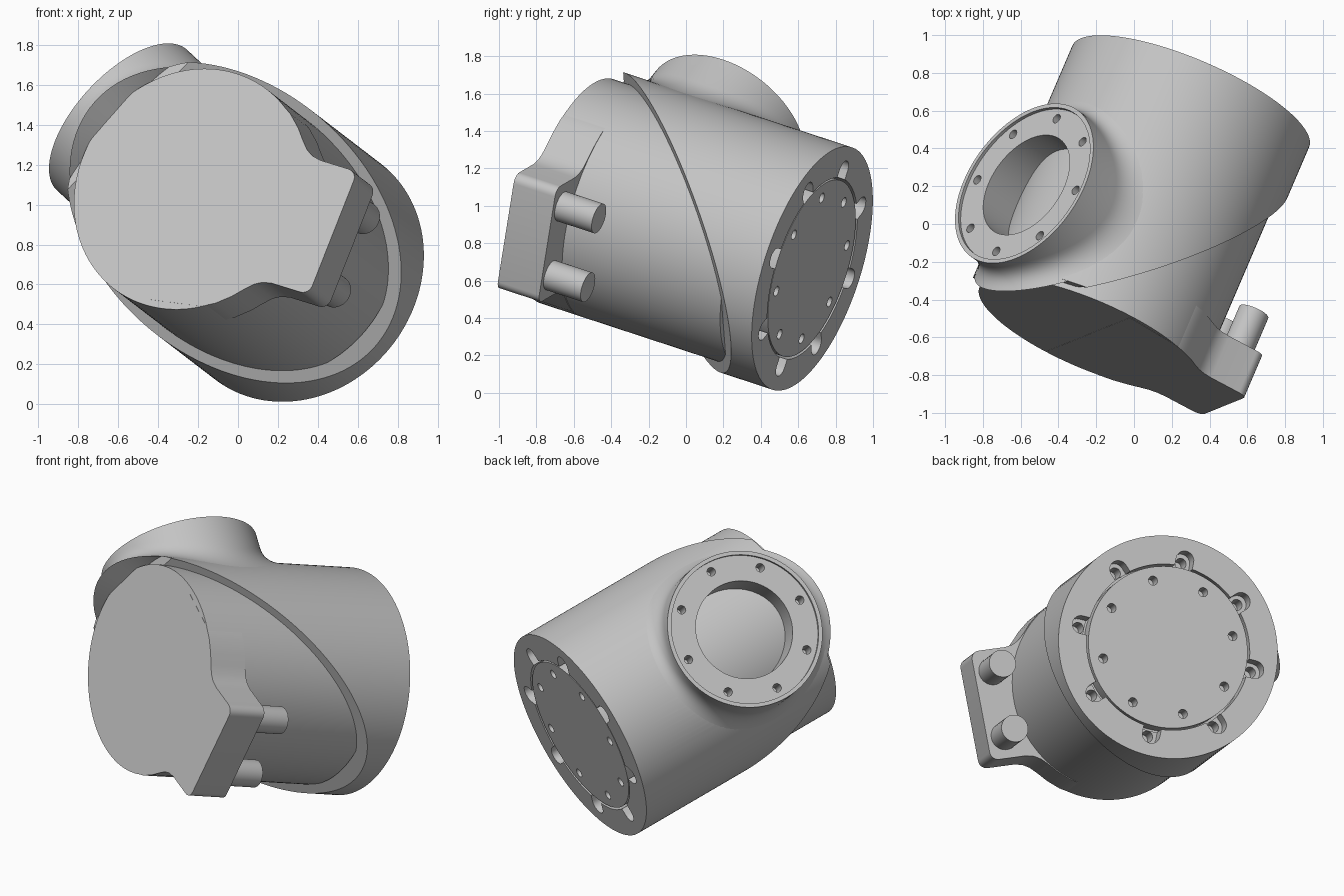
import bpy, bmesh, math
from mathutils import Matrix, Vector

if "Cube" in bpy.data.objects:
    bpy.data.objects.remove(bpy.data.objects["Cube"], do_unlink=True)

grey = bpy.data.materials.new("machined grey")
grey.use_nodes = True
grey.diffuse_color = (0.55, 0.55, 0.55, 1)
grey.node_tree.nodes["Principled BSDF"].inputs["Base Color"].default_value = grey.diffuse_color

# Housing frame: origin at the back face, local z runs along the axis to the front
front = Vector((-0.377, -0.88, 0.289)).normalized()
right = Vector((0, 0, 1)).cross(-front).normalized() * -1
up = front.cross(right)
FRAME = Matrix((right, up, front)).transposed().to_4x4()
FRAME.translation = (0.30, 0.675, 0.665)

OUTER, INNER, LENGTH = 0.682, 0.63, 1.43


def finish(name, bm):
    bmesh.ops.recalc_face_normals(bm, faces=bm.faces)
    mesh = bpy.data.meshes.new(name)
    bm.to_mesh(mesh)
    bm.free()
    ob = bpy.data.objects.new(name, mesh)
    bpy.context.collection.objects.link(ob)
    ob.matrix_world = FRAME
    mesh.materials.append(grey)
    bpy.context.view_layer.update()
    return ob


def activate(ob):
    bpy.ops.object.select_all(action='DESELECT')
    ob.select_set(True)
    bpy.context.view_layer.objects.active = ob


def smooth(ob):
    activate(ob)
    bpy.ops.object.shade_smooth_by_angle(angle=math.radians(32))


def add_cylinder(bm, radius, z0, z1, x=0, y=0, segments=96, space=Matrix()):
    place = space @ Matrix.Translation((x, y, (z0 + z1) / 2))
    bmesh.ops.create_cone(bm, cap_ends=True, segments=segments, radius1=radius,
                          radius2=radius, depth=z1 - z0, matrix=place)


def add_prism(bm, points, z0, z1):
    base = bm.faces.new([bm.verts.new((x, y, z0)) for x, y in points])
    top = bmesh.ops.extrude_face_region(bm, geom=[base])["geom"]
    bmesh.ops.translate(bm, vec=(0, 0, z1 - z0),
                        verts=[v for v in top if isinstance(v, bmesh.types.BMVert)])


def polar(radius, degrees):
    a = math.radians(degrees)
    return radius * math.cos(a), radius * math.sin(a)


def cut(ob, bm):
    cutter = finish("cutter", bm)
    cutter.hide_render = True
    activate(ob)
    mod = ob.modifiers.new("cut", 'BOOLEAN')
    mod.operation, mod.solver, mod.object = 'DIFFERENCE', 'EXACT', cutter
    bpy.ops.object.modifier_apply(modifier=mod.name)
    bpy.data.objects.remove(cutter, do_unlink=True)


# Branch frame: local z points out of the side opening, x follows the housing axis
out = Vector((-0.78, 0.625, 0)).normalized()
BRANCH = Matrix((Vector((0, 0, 1)), out.cross((0, 0, 1)), out)).transposed().to_4x4()
BRANCH.translation = (0, 0, 0.956)

# Outer sleeve with an oblique front edge
bm = bmesh.new()
add_cylinder(bm, OUTER, 0, 1.40, segments=128)
cut_geom = bmesh.ops.bisect_plane(bm, geom=bm.verts[:] + bm.edges[:] + bm.faces[:],
                                  plane_co=(0, 0, 0.85), plane_no=(0.8, -0.69, 1),
                                  clear_outer=True)["geom_cut"]
bmesh.ops.edgeloop_fill(bm, edges=[e for e in cut_geom if isinstance(e, bmesh.types.BMEdge)])
sleeve = finish("outer_sleeve", bm)

# Side opening, back recess, radial bolt pockets and bolt holes
bm = bmesh.new()
add_cylinder(bm, 0.40, 0.3, 1.0, space=BRANCH)
cut(sleeve, bm)
bm = bmesh.new()
add_cylinder(bm, 0.508, -0.1, 0.10)
cut(sleeve, bm)
for k in range(8):
    angle = 96 - 6 * 2 + 12 + 45 * k
    slot = [(0.45, -0.055)] + [(0.55 + 0.055 * math.cos(t * math.pi / 12),
                                0.055 * math.sin(t * math.pi / 12)) for t in range(-6, 7)]
    slot.append((0.45, 0.055))
    turn = Matrix.Rotation(math.radians(angle), 2)
    bm = bmesh.new()
    add_prism(bm, [turn @ Vector(p) for p in slot], -0.1, 0.09)
    cut(sleeve, bm)
    bm = bmesh.new()
    x, y = polar(0.545, angle)
    add_cylinder(bm, 0.034, -0.1, 0.2, x, y, 20)
    cut(sleeve, bm)
smooth(sleeve)

# Inner body showing at the front
bm = bmesh.new()
add_cylinder(bm, INNER, 0.22, LENGTH, segments=128)
smooth(finish("inner_body", bm))

# Back cover disc with a ring of holes
bm = bmesh.new()
add_cylinder(bm, 0.495, 0.003, 0.16)
cover = finish("back_cover", bm)
bm = bmesh.new()
for k in range(8):
    x, y = polar(0.413, 117 + 45 * k)
    add_cylinder(bm, 0.028, -0.1, 0.1, x, y, 20)
cut(cover, bm)
smooth(cover)

# Side branch: closed ring section swept round, flaring into the sleeve
STEPS, FLARE = 96, 0.10
bm = bmesh.new()
rings = []
for i in range(STEPS):
    ang = 2 * math.pi * i / STEPS

    def skin(rho):
        return math.sqrt(OUTER ** 2 - (rho * math.sin(ang)) ** 2)

    section = [(0.30, 0.50), (0.30, 0.788), (0.456, 0.788), (0.456, 0.806), (0.48, 0.806)]
    p0 = Vector((0.48, skin(0.48) + FLARE))
    p1 = Vector((0.48, skin(0.48)))
    p2 = Vector((0.48 + FLARE, skin(0.48 + FLARE) - 0.002))
    for j in range(9):
        t = j / 8
        section.append(p0 * (1 - t) ** 2 + p1 * 2 * t * (1 - t) + p2 * t * t)
    rings.append([bm.verts.new(BRANCH @ Vector((r * math.cos(ang), r * math.sin(ang), h)))
                  for r, h in section])
for i, ring in enumerate(rings):
    other = rings[(i + 1) % STEPS]
    for j in range(len(ring)):
        k = (j + 1) % len(ring)
        bm.faces.new((ring[j], ring[k], other[k], other[j]))
branch = finish("side_branch", bm)
bm = bmesh.new()
for k in range(8):
    x, y = polar(0.40, 45 * k - 2)
    add_cylinder(bm, 0.026, 0.68, 0.9, x, y, 20, BRANCH)
cut(branch, bm)
smooth(branch)

# Bracket on the inner body, blended with concave shoulders and rounded corners
half = [(0.0, 0.6), (0.3, 0.553), (0.37, 0.515), (0.44, 0.458), (0.49, 0.405), (0.53, 0.367),
        (0.57, 0.345), (0.62, 0.335)]
for d in range(90, -1, -15):
    x, y = polar(0.05, d)
    half.append((0.79 + x, 0.285 + y))
tilt = Matrix.Rotation(math.radians(-16), 2)
outline = half + [(x, -y) for x, y in reversed(half)]
bm = bmesh.new()
add_prism(bm, [tilt @ Vector(p) for p in outline], LENGTH - 0.25, LENGTH + 0.001)
smooth(finish("bracket", bm))

# Two pins standing on the back of the bracket
for name, side in (("upper_pin", 0.2), ("lower_pin", -0.2)):
    x, y = tilt @ Vector((0.73, side))
    bm = bmesh.new()
    add_cylinder(bm, 0.083, 0.955, LENGTH - 0.2, x, y, 40)
    smooth(finish(name, bm))
